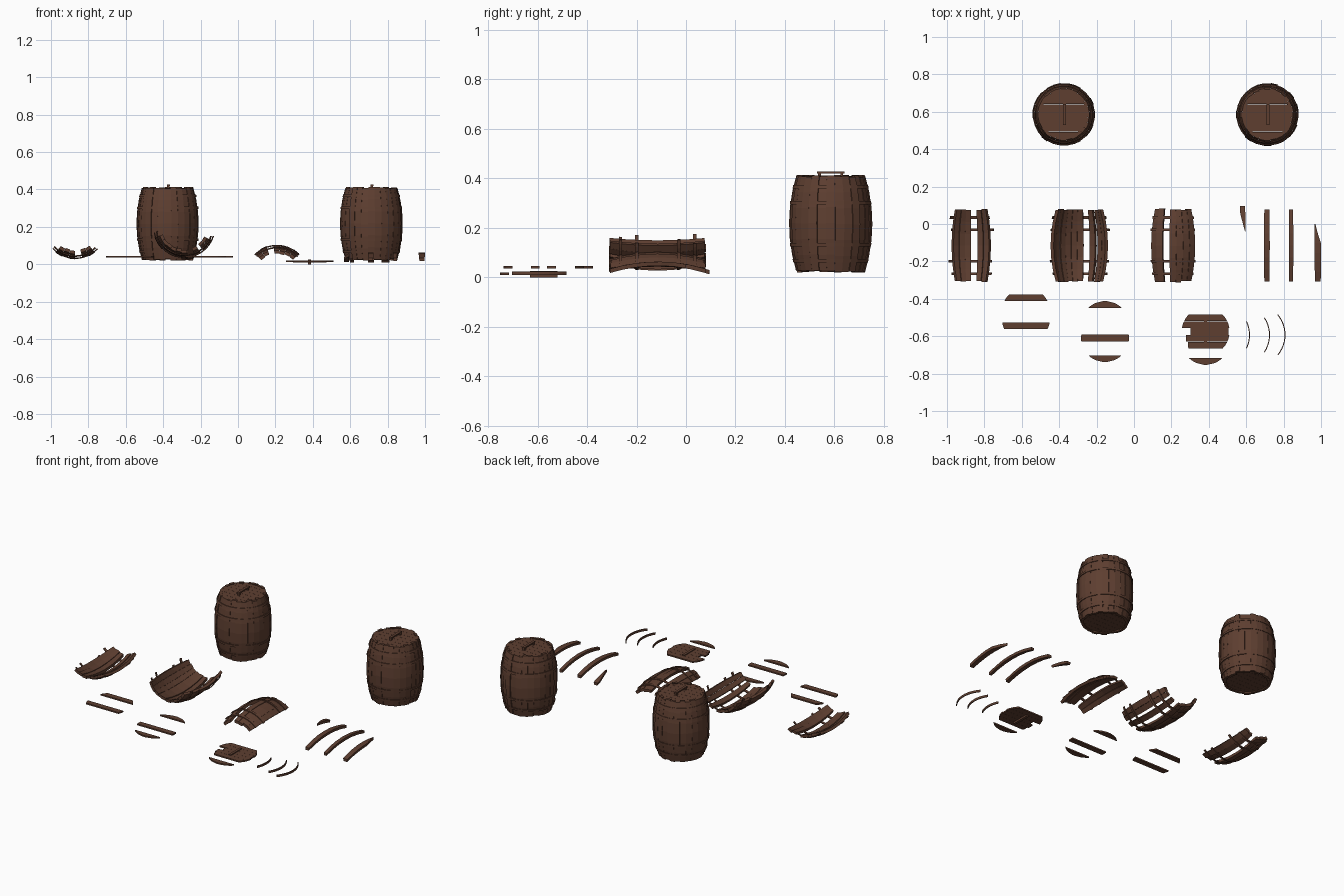
import bpy, bmesh, math, random
from mathutils import Matrix, Vector

if "Cube" in bpy.data.objects:
    bpy.data.objects.remove(bpy.data.objects["Cube"])

random.seed(4)
N = 28                       # staves per barrel
STEP = 2 * math.pi / N
HALF = 0.193                 # half barrel length
LID_R = 0.128
PLANK = LID_R * 2 / 7
HOOP_Z = (-0.15, -0.085, 0.085, 0.15)

wood = bpy.data.materials.new("dark brown wood")
wood.diffuse_color = (0.112, 0.049, 0.030, 1)
wood.use_nodes = True
wood.node_tree.nodes["Principled BSDF"].inputs["Base Color"].default_value = wood.diffuse_color


def finish(name, bm):
    bmesh.ops.recalc_face_normals(bm, faces=bm.faces)
    me = bpy.data.meshes.new(name)
    bm.to_mesh(me)
    bm.free()
    me.materials.append(wood)
    ob = bpy.data.objects.new(name, me)
    bpy.context.collection.objects.link(ob)


def radius(z):
    return 0.167 - 0.029 * (z / HALF) ** 2


def polar(r, a, z):
    return Vector((r * math.cos(a), r * math.sin(a), z))


def loft(bm, rings, mat, closed=False):
    rows = [[bm.verts.new(mat @ p) for p in ring] for ring in rings]
    n = len(rows[0])
    pairs = list(zip(rows, rows[1:])) + ([(rows[-1], rows[0])] if closed else [])
    for a, b in pairs:
        for i in range(n):
            j = (i + 1) % n
            bm.faces.new((a[i], a[j], b[j], b[i]))
    if not closed:
        bm.faces.new(rows[0])
        bm.faces.new(rows[-1])


# one curved stave; taper > 0 breaks its last end to a point on one side
def stave(bm, mat, ang, z0=-HALF, z1=HALF, width=0.97, jitter=0.0, taper=0):
    dr = random.uniform(-jitter, jitter)
    z0 += random.uniform(-jitter, jitter) * 1.5
    z1 += random.uniform(-jitter, jitter) * 1.5
    h = STEP / 2 * width
    rings = []
    for k in range(7):
        z = z0 + (z1 - z0) * k / 6
        r = radius(z) + dr
        a0, a1 = ang - h, ang + h
        if taper:
            cut = 1.9 * h * max(0, (k / 6 - 1 + taper) / taper)
            a1 -= cut
        rings.append([polar(r, a0, z), polar(r, a1, z),
                      polar(r - 0.017, a1, z), polar(r - 0.017, a0, z)])
    loft(bm, rings, mat)


# iron band, full ring or arc
def hoop(bm, mat, z, a0=0, a1=2 * math.pi, full=True):
    n = N if full else max(4, round((a1 - a0) / STEP * 2))
    rings = []
    for k in range(n if full else n + 1):
        a = a0 + (a1 - a0) * (k + (0.5 if full else 0)) / n
        rings.append([polar(radius(z + s * 0.007) + d, a, z + s * 0.007)
                      for s, d in ((-1, -0.001), (-1, 0.004), (1, 0.004), (1, -0.001))])
    loft(bm, rings, mat, full)


# one board of a round lid: the disc slice between y0 and y1
def lid_board(bm, c, y0, y1, x0=-1, x1=1, th=0.009):
    pts = []
    ys = [y0 + (y1 - y0) * k / 4 for k in range(5)]
    half = [math.sqrt(max(LID_R ** 2 - y * y, 1e-6)) for y in ys]
    pts = [(min(h, x1), y) for h, y in zip(half, ys)]
    pts += [(max(-h, x0), y) for h, y in reversed(list(zip(half, ys)))]
    rings = [[Vector((x, y, z)) for x, y in pts] for z in (0, th)]
    loft(bm, rings, Matrix.Translation(c))


def box(bm, c, size):
    m = Matrix.Translation(c) @ Matrix.Diagonal((*size, 1))
    bmesh.ops.create_cube(bm, size=1, matrix=m)


def row(i):
    return -LID_R + i * PLANK + 0.0004, -LID_R + (i + 1) * PLANK - 0.0004


# grip: two feet and a bar along y
def handle(name, x, y, z, up=1):
    bm = bmesh.new()
    for s in (-1, 1):
        box(bm, (x, y + s * 0.045, z + up * 0.007), (0.014, 0.012, 0.014))
    box(bm, (x, y, z + up * 0.017), (0.016, 0.112, 0.008))
    finish(name, bm)


# --- whole barrels ---
for tag, bx in (("left", -0.375), ("right", 0.713)):
    by, bz = 0.585, 0.217
    mat = Matrix.Translation((bx, by, bz))
    bm = bmesh.new()
    for i in range(N):
        stave(bm, mat, i * STEP, jitter=0.003, width=0.99)
    finish(tag + "_barrel_staves", bm)
    bm = bmesh.new()
    for z in HOOP_Z:
        hoop(bm, mat, z)
    finish(tag + "_barrel_hoops", bm)
    for part, z in (("lid", 0.398), ("bottom", 0.033)):
        bm = bmesh.new()
        for i in range(7):
            lid_board(bm, (bx, by, z), *row(i))
        finish(f"{tag}_barrel_{part}", bm)
    handle(tag + "_barrel_handle", bx + 0.003, by, 0.407)

# --- broken wall pieces: centre x, axis height, facing, stave slots ---
LIE = Matrix.Rotation(math.pi / 2, 4, 'X')
pieces = (
    ("small_wall_piece", -0.87, 0.195, -1, (-2.5, -1.5, -0.5, 1.5, 2.5)),
    ("large_wall_piece", -0.287, 0.20, -1, (-5, -4, -3, -2, -1, 0, 2, 3.5, 4.5)),
    ("domed_wall_piece", 0.208, -0.062, 1, (-3, -2, -1, 0, 2, 3)),
)
for name, px, pz, face, slots in pieces:
    mat = Matrix.Translation((px, -0.115, pz)) @ LIE
    mid = face * math.pi / 2
    bm = bmesh.new()
    for s in slots:
        stave(bm, mat, mid + s * STEP, jitter=0.003)
    finish(name + "_staves", bm)
    bm = bmesh.new()
    for k, z in enumerate(HOOP_Z):
        e0, e1 = ((0.75, 0.1), (0.2, 0.65), (0.7, 0.3), (0.4, 0.55))[k]
        if face > 0:
            e0, e1 = e0 * 0.2, e1 * 0.2
        hoop(bm, mat, z, mid + (slots[0] - 0.5 - e0) * STEP,
             mid + (slots[-1] + 0.5 + e1) * STEP, False)
    finish(name + "_hoops", bm)

# --- loose staves: x, z range along the barrel, width, taper ---
# (local z runs towards -y, so the broken tip is flipped with a half turn)
for i, (sx, z0, z1, w, tp, turn) in enumerate((
        (0.58, -0.21, -0.075, 0.93, 0.8, 0),
        (0.71, -HALF, HALF, 0.85, 0, 0),
        (0.84, -HALF, HALF, 0.65, 0, 0),
        (0.983, -HALF, 0.115, 0.97, 0.35, 1))):
    mat = Matrix.Translation((sx, -0.115, -0.103))
    if turn:
        mat = mat @ Matrix.Rotation(math.pi, 4, 'Z')
    bm = bmesh.new()
    stave(bm, mat @ LIE, math.pi / 2, z0, z1, w, 0, tp)
    finish(f"loose_stave_{i + 1}", bm)

# --- loose lid boards: centre of their disc and row ---
for i, (x, y, z, r) in enumerate((
        (-0.578, -0.468, 0.036, 5), (-0.578, -0.508, 0.036, 2),
        (-0.155, -0.54, 0.036, 6), (-0.155, -0.61, 0.036, 3),
        (-0.155, -0.61, 0.036, 0), (0.383, -0.625, 0.01, 0))):
    bm = bmesh.new()
    lid_board(bm, (x, y, z), *row(r))
    finish(f"loose_lid_board_{i + 1}", bm)

# --- broken lid with a notch on its left ---
bm = bmesh.new()
for r, x0, x1 in ((1, -0.095, 1), (2, -0.105, 1), (3, -0.08, 0.122),
                  (4, -1, 1), (5, -1, 1)):
    lid_board(bm, (0.383, -0.575, 0.011), *row(r), x0, x1)
box(bm, (0.383, -0.575, 0.0225), (0.016, 0.112, 0.006))
finish("broken_lid", bm)
bm = bmesh.new()
box(bm, (0.383, -0.575, 0.0055), (0.016, 0.112, 0.011))
finish("broken_lid_underside_bar", bm)

# --- loose hoop arcs lying flat ---
for i, (mx, deg) in enumerate(((0.62, 25), (0.727, 33), (0.81, 40))):
    a = math.radians(deg)
    bm = bmesh.new()
    hoop(bm, Matrix.Translation((mx - 0.171, -0.593, 0.017)), 0, -a, a, False)
    finish(f"loose_hoop_{i + 1}", bm)
